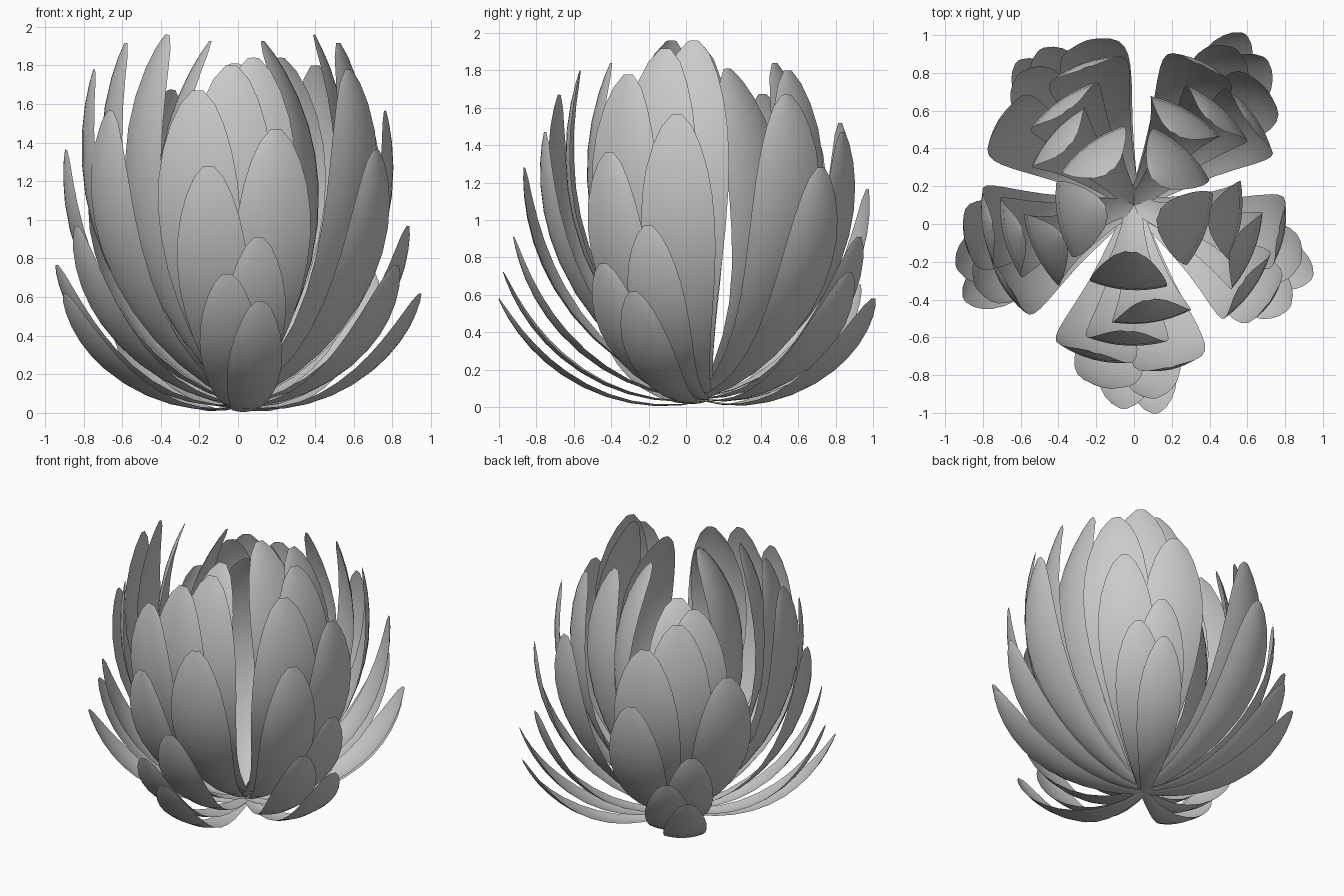
import bpy, bmesh
from math import sin, cos, radians, sqrt, atan, atan2

if "Cube" in bpy.data.objects:
    bpy.data.objects.remove(bpy.data.objects["Cube"])

# rings, outermost first: angle shift, tip radius, tip height, half width
RINGS = [(6, 1.11, .58, .14), (-3, 1.08, .72, .155), (6, 1.03, .91, .16),
         (-9, .98, 1.28, .185), (13, .88, 1.47, .20), (-15, .81, 1.67, .22),
         (-3, .67, 1.80, .22), (9, .51, 1.84, .212), (-4, .25, 1.81, .205)]
# five clusters: direction (outer, inner), radius offset (outer, inner), height scale
CLUSTERS = [(-90, -90, 0, 0, 1), (-28, -16, -.09, -.11, 1.065),
            (51, 51, -.03, -.08, 1), (123, 130, -.13, -.03, .91),
            (203, 196, -.08, -.10, 1.065)]
# a few petals that stray from the pattern: (ring, cluster) -> angle, radius
STRAY = {(3, 3): (-11, .02), (4, 3): (8, .04), (5, 3): (-3, .03),
         (5, 4): (5, .04), (3, 4): (0, .02), (6, 4): (0, .03),
         (1, 1): (-4, 0), (3, 1): (-3, 0), (4, 1): (-2, 0)}
# petal outline: fraction along length, fraction of half width
OUTLINE = [(0, .20), (.1, .30), (.2, .44), (.3, .59), (.4, .75), (.5, .89),
           (.6, .98), (.68, 1), (.76, .96), (.84, .84), (.91, .65),
           (.965, .42), (1, .14)]
CENTRE_Y = .1
BEND = .18          # bulge of the centre line relative to its chord
CUP = .16           # how far the petal edges curl inward
ACROSS = 8


def centre_line(t, r0, z0, r1, z1):
    """Point and inward normal on a circular arc from base to tip."""
    half = 2 * atan(2 * BEND)
    chord = sqrt((r1 - r0) ** 2 + (z1 - z0) ** 2)
    rad = chord / (2 * sin(half))
    start = atan2(z1 - z0, r1 - r0) - half
    a = start + 2 * half * t
    r = r0 + rad * (sin(a) - sin(start))
    z = z0 + rad * (cos(start) - cos(a))
    return r, z, -sin(a), cos(a)


def petal(name, angle, tip_r, tip_z, half_w, base_z):
    bm = bmesh.new()
    ca, sa = cos(radians(angle)), sin(radians(angle))
    rows = []
    for t, w in OUTLINE:
        r, z, nr, nz = centre_line(t, 0, base_z, tip_r, tip_z)
        row = []
        for j in range(ACROSS + 1):
            u = 2 * j / ACROSS - 1
            side = u * w * half_w
            lift = CUP * half_w * w * u * u
            pr, pz = r + nr * lift, z + nz * lift
            row.append(bm.verts.new((pr * ca - side * sa,
                                     pr * sa + side * ca + CENTRE_Y, pz)))
        rows.append(row)
    for a, b in zip(rows, rows[1:]):
        for j in range(ACROSS):
            bm.faces.new((a[j], a[j + 1], b[j + 1], b[j]))
    for f in bm.faces:
        f.smooth = True
    me = bpy.data.meshes.new(name)
    bm.to_mesh(me)
    bm.free()
    bpy.context.collection.objects.link(bpy.data.objects.new(name, me))


# all petals, ring by ring
for k, (shift, r, z, w) in enumerate(RINGS):
    f = k / (len(RINGS) - 1)
    for c, (a0, a1, d0, d1, zs) in enumerate(CLUSTERS):
        da, dr = STRAY.get((k, c), (0, 0))
        petal(f"petal_ring{k + 1}_{c + 1}", a0 + (a1 - a0) * f + shift + da,
              r + d0 + (d1 - d0) * f + dr, z * zs, w, .03 + .006 * k)
